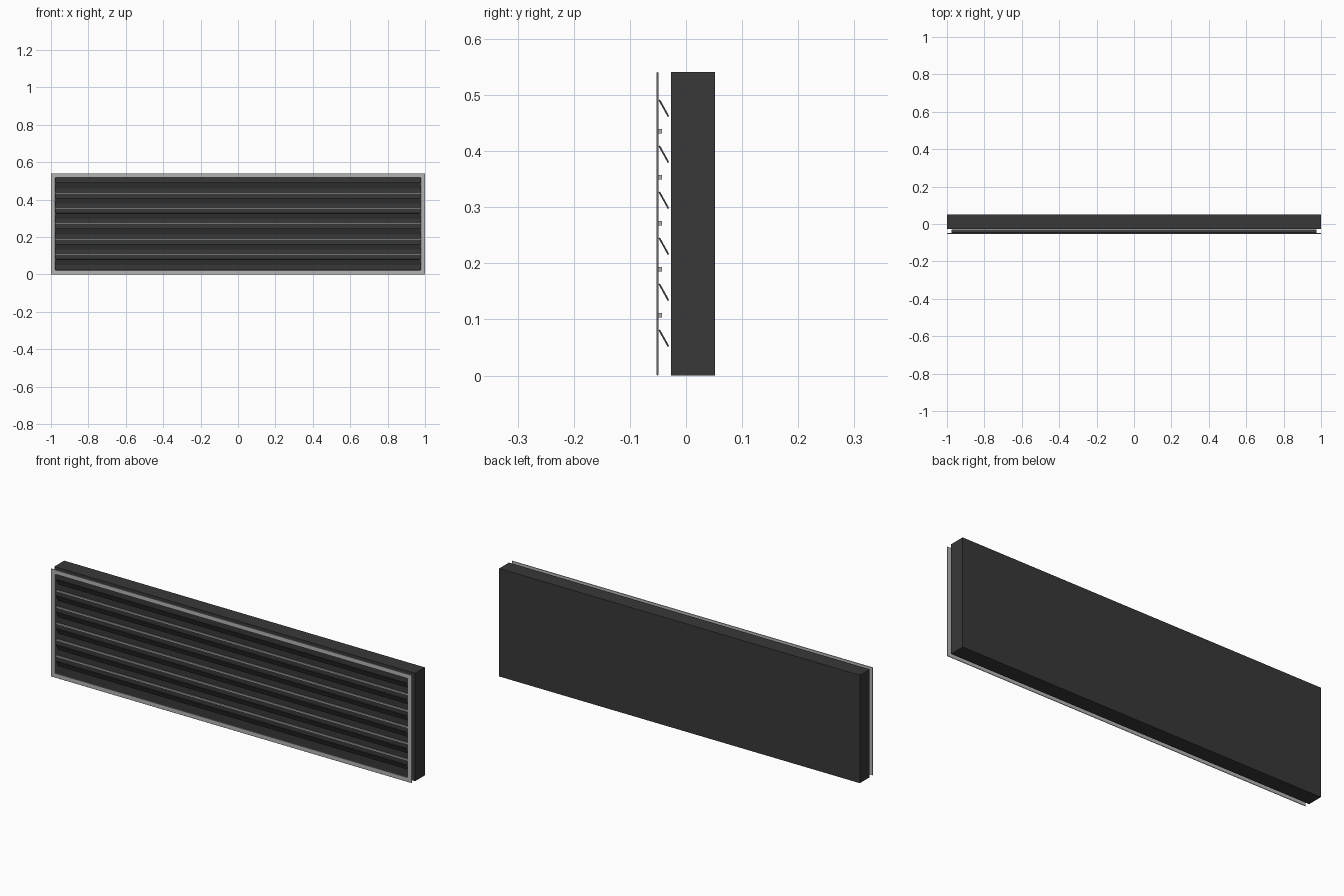
import bpy, math

if "Cube" in bpy.data.objects:
    bpy.data.objects.remove(bpy.data.objects["Cube"])


def mat(name, c):
    m = bpy.data.materials.new(name)
    m.diffuse_color = (*c, 1)
    m.use_nodes = True
    m.node_tree.nodes["Principled BSDF"].inputs["Base Color"].default_value = m.diffuse_color
    return m


DARK = mat("dark housing", (0.04, 0.04, 0.04))
SLAT = mat("charcoal slat", (0.05, 0.053, 0.053))
METAL = mat("light metal", (0.45, 0.46, 0.45))


def box(name, center, size, m, tilt=0):
    x, y, z = (s / 2 for s in size)
    v = [(a, b, c) for a in (-x, x) for b in (-y, y) for c in (-z, z)]
    f = [(0, 1, 3, 2), (4, 6, 7, 5), (0, 4, 5, 1), (2, 3, 7, 6), (0, 2, 6, 4), (1, 5, 7, 3)]
    me = bpy.data.meshes.new(name)
    me.from_pydata(v, [], f)
    me.materials.append(m)
    o = bpy.data.objects.new(name, me)
    o.location = center
    o.rotation_euler.x = tilt
    bpy.context.collection.objects.link(o)
    return o


H = 0.541

# solid rear housing
box("rear_housing", (0, 0.0125, H / 2), (2, 0.078, H), DARK)

# thin front trim: mitred ring with a small bevel
W = 0.023
outer = [(-1, 0), (1, 0), (1, H), (-1, H)]
inner = [(-1 + W, W), (1 - W, W), (1 - W, H - W), (-1 + W, H - W)]
y0, y1 = -0.0525, -0.0492
verts = [(x, y, z) for y in (y0, y1) for ring in (outer, inner) for x, z in ring]
faces = []
for i in range(4):
    j = (i + 1) % 4
    faces += [(i, j, j + 4, i + 4), (i + 8, i + 12, j + 12, j + 8),
              (i, i + 8, j + 8, j), (i + 4, j + 4, j + 12, i + 12)]
me = bpy.data.meshes.new("front_trim")
me.from_pydata(verts, [], faces)
me.materials.append(METAL)
trim = bpy.data.objects.new("front_trim", me)
bpy.context.collection.objects.link(trim)
bev = trim.modifiers.new("soft_edge", 'BEVEL')
bev.width = 0.001
bev.segments = 1

# tilted louvre slats, top edge leaning to the front
for i in range(6):
    box(f"louvre_slat_{i + 1}", (0, -0.0395, 0.0665 + 0.082 * i),
        (1.95, 0.003, 0.034), SLAT, math.radians(29))

# slim horizontal bars between the slats
for i in range(5):
    box(f"grille_bar_{i + 1}", (0, -0.0465, 0.1075 + 0.082 * i),
        (1.95, 0.008, 0.008), METAL)
